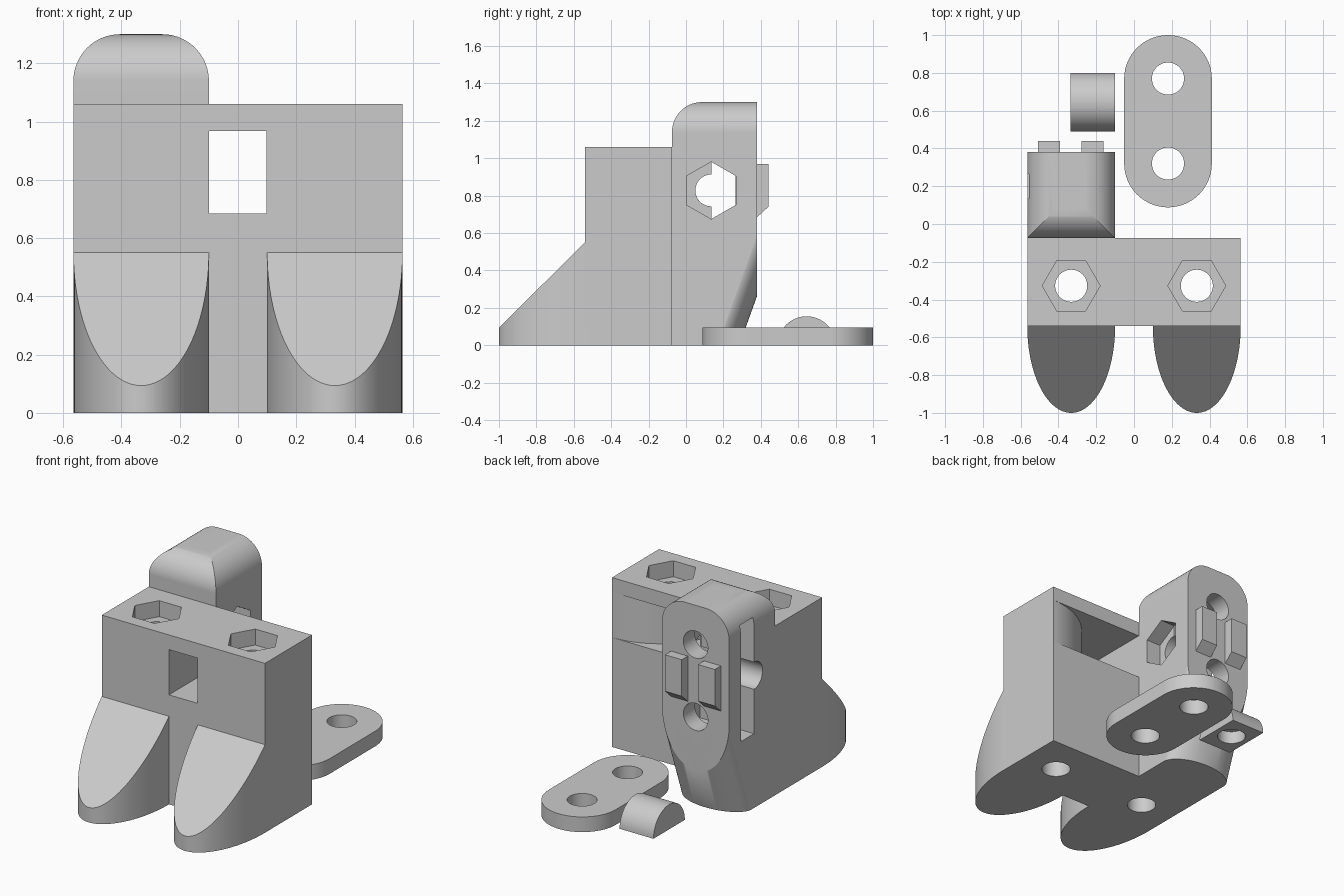
import bpy, bmesh
from math import sin, cos, pi, radians

old = bpy.data.objects.get("Cube")
if old:
    bpy.data.objects.remove(old, do_unlink=True)

grey = bpy.data.materials.new("plain_grey")
grey.use_nodes = True
colour = (0.6, 0.6, 0.6, 1)
grey.diffuse_color = colour
grey.node_tree.nodes["Principled BSDF"].inputs["Base Color"].default_value = colour

# Main sizes
W, BACK, FRONT, TOP = 0.565, -0.075, -0.54, 1.06
CX, HALF = -0.3325, 0.2325          # tower and foot centre, half width
MID = 0.828                         # height of the cross hole
HOLE, NUT = 0.085, 0.153            # bolt and nut radii


def arc(cx, cy, rx, ry, a0, a1, n=24):
    return [(cx + rx * cos(radians(a0 + (a1 - a0) * i / n)),
             cy + ry * sin(radians(a0 + (a1 - a0) * i / n))) for i in range(n + 1)]


def ring(cx, cy, r, n=48, turn=0):
    return [(cx + r * cos(2 * pi * i / n + turn), cy + r * sin(2 * pi * i / n + turn))
            for i in range(n)]


def rect(u0, u1, v0, v1):
    return [(u0, v0), (u1, v0), (u1, v1), (u0, v1)]


def prism(name, profile, axis, lo, hi, shear=0):
    """Extrude a 2D profile along an axis; shear leans it towards +y."""
    bm = bmesh.new()
    place = {"X": lambda u, v, w: (w, u, v),
             "Y": lambda u, v, w: (u, w, v),
             "Z": lambda u, v, w: (u, v + shear * w, w)}[axis]
    a, b = [[bm.verts.new(place(u, v, w)) for u, v in profile] for w in (lo, hi)]
    bm.faces.new(a)
    bm.faces.new(b)
    for i in range(len(a)):
        j = (i + 1) % len(a)
        bm.faces.new((a[i], a[j], b[j], b[i]))
    bmesh.ops.recalc_face_normals(bm, faces=bm.faces)
    mesh = bpy.data.meshes.new(name)
    bm.to_mesh(mesh)
    bm.free()
    mesh.materials.append(grey)
    ob = bpy.data.objects.new(name, mesh)
    bpy.context.collection.objects.link(ob)
    return ob


def activate(ob):
    bpy.ops.object.select_all(action='DESELECT')
    ob.select_set(True)
    bpy.context.view_layer.objects.active = ob


def combine(ob, operation, *others):
    activate(ob)
    for other in others:
        mod = ob.modifiers.new("combine", 'BOOLEAN')
        mod.operation, mod.solver, mod.object = operation, 'EXACT', other
        bpy.ops.object.modifier_apply(modifier=mod.name)
        bpy.data.objects.remove(other, do_unlink=True)


def finish(ob):
    activate(ob)
    bpy.ops.object.shade_smooth_by_angle(angle=radians(22))
    mod = ob.modifiers.new("clean_shading", 'WEIGHTED_NORMAL')
    mod.keep_sharp = True


# Tower: rounded top both ways, leaning elliptical underside at the back
R = 0.16
arch = ([(CX - HALF, 0), (CX + HALF, 0)]
        + arc(CX + HALF - R, 1.3 - R, R, R, 0, 90)
        + arc(CX - HALF + R, 1.3 - R, R, R, 90, 180))
tower = prism("tower", arch, "Y", BACK, 0.38)
side = [(0.6, -0.2), (0.6, 1.3)] + arc(BACK + R, 1.3 - R, R, R, 90, 180) + [(BACK, -0.2)]
lean = arc(CX, 0.155, HALF + 0.001, 0.13, 0, 180, 48) + [(CX - HALF - 0.001, -0.8),
                                                      (CX + HALF + 0.001, -0.8)]
combine(tower, 'INTERSECT',
        prism("side_shape", side, "X", -1, 0.5),
        prism("lean_shape", lean, "Z", -0.1, 1.5, 0.36))

# Body block with sloped half-elliptical feet
body = prism("bracket_body", rect(-W, W, FRONT, BACK), "Z", 0, TOP)
slope = [(-1.2, -0.2), (-0.4, -0.2), (-0.4, 0.69), (-1.2, -0.105)]
for cx in (CX, -CX):
    plan = arc(cx, FRONT, HALF, 0.46, 180, 360, 48) + [(cx + HALF, -0.5), (cx - HALF, -0.5)]
    foot = prism("foot", plan, "Z", 0, 0.8)
    combine(foot, 'INTERSECT', prism("slope_shape", slope, "X", -1, 1))
    combine(body, 'UNION', foot)
combine(body, 'UNION', tower)

# Two locating lugs on the tower back
lug = [(0.35, 0.685), (0.38, 0.685), (0.44, 0.74), (0.44, 0.968), (0.35, 0.968)]
for cx in (CX - 0.117, CX + 0.112):
    combine(body, 'UNION', prism("lug", lug, "X", cx - 0.058, cx + 0.058))

# Window through the body, flaring out round a quarter circle at the back
flare = ([(-0.1, -0.7), (0.097, -0.7)]
         + arc(W, FRONT, W - 0.097, BACK - FRONT, 180, 90, 32)
         + [(W, BACK + 0.05), (-0.1, BACK + 0.05)])
combine(body, 'DIFFERENCE', prism("window_cut", flare, "Z", 0.685, 0.968))

# Vertical bolt holes with nut pockets on top
for cx in (CX, -CX):
    combine(body, 'DIFFERENCE',
            prism("bolt_cut", ring(cx, -0.327, HOLE), "Z", -0.1, 1.2),
            prism("nut_cut", ring(cx, -0.327, NUT, 6), "Z", TOP - 0.1, 1.2))

# Cross hole with nut pocket, and the nut slot for the back bolts
combine(body, 'DIFFERENCE',
        prism("cross_cut", ring(0.135, MID, HOLE), "X", -0.7, 0),
        prism("cross_nut_cut", ring(0.135, MID, NUT, 6, pi / 2), "X", -0.2, 0),
        prism("slot_cut", rect(0.135, 0.265, 0.465, 1.19), "X", -0.7, -0.19))
for dz in (-0.226, 0.226):
    combine(body, 'DIFFERENCE',
            prism("back_bolt_cut", ring(CX, MID + dz, HOLE), "Y", 0.06, 0.6))
finish(body)

# Loose clamp plate with two holes
PX, Y0, Y1 = 0.18, 0.32, 0.77
plate = prism("clamp_plate", arc(PX, Y1, 0.232, 0.23, 0, 180, 32)
              + arc(PX, Y0, 0.232, 0.232, 180, 360, 32), "Z", 0, 0.095)
for y in (Y0, Y1):
    combine(plate, 'DIFFERENCE', prism("plate_cut", ring(PX, y, HOLE), "Z", -0.1, 0.3))
finish(plate)

# Loose half-round pad with a blind hole underneath
pad = prism("half_round_pad", arc(0.645, 0, 0.155, 0.155, 0, 180, 32), "X", -0.335, -0.1)
combine(pad, 'DIFFERENCE', prism("pad_cut", ring(-0.2175, 0.645, 0.083), "Z", -0.1, 0.08))
finish(pad)
